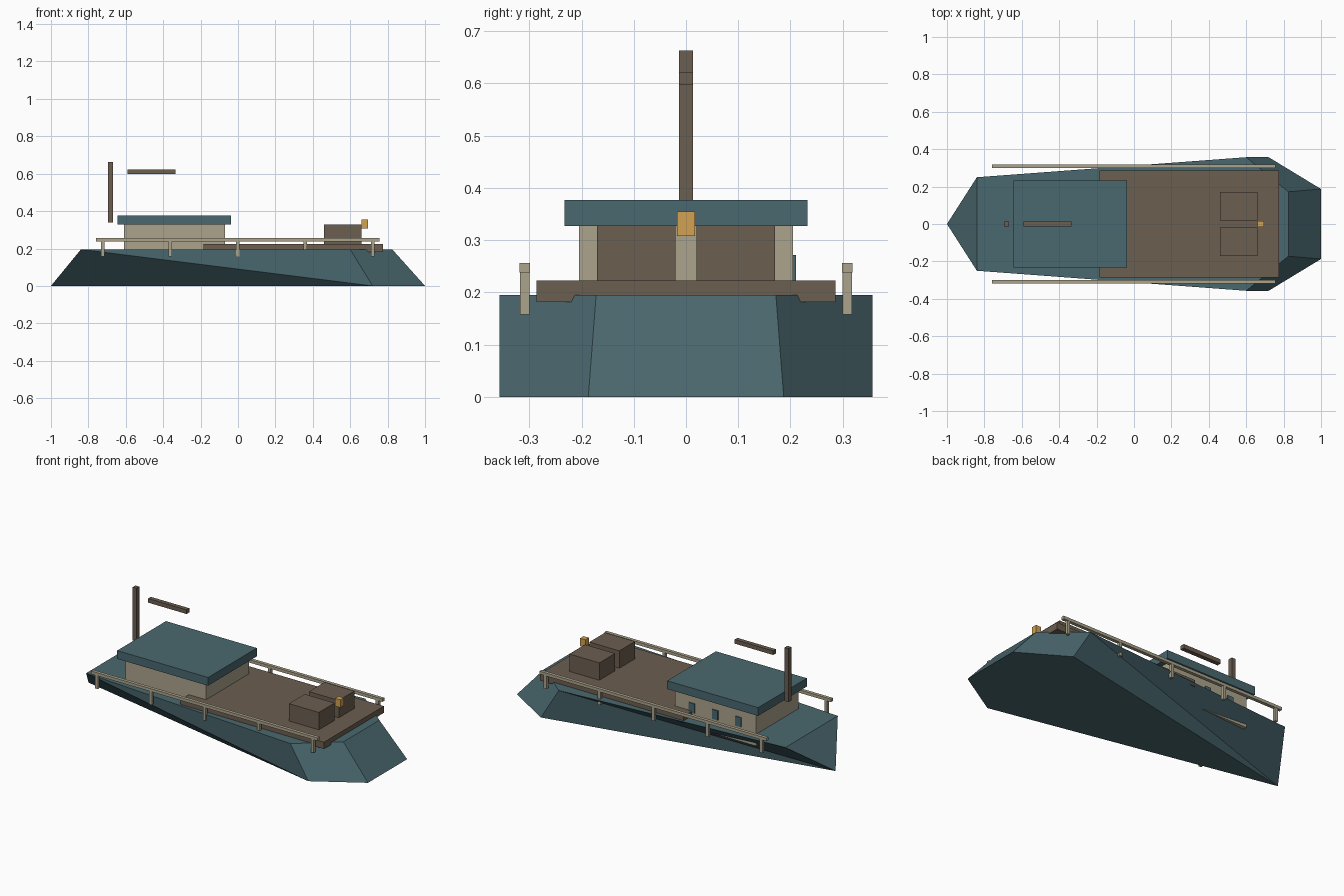
import bpy
import bmesh

start = bpy.data.objects.get("Cube")
if start:
    bpy.data.objects.remove(start, do_unlink=True)


def material(name, rgb):
    mat = bpy.data.materials.new(name)
    mat.use_nodes = True
    color = (*rgb, 1.0)
    mat.diffuse_color = color
    mat.node_tree.nodes["Principled BSDF"].inputs["Base Color"].default_value = color
    return mat


TEAL = material("teal paint", (0.068, 0.138, 0.159))
BROWN = material("brown timber", (0.150, 0.112, 0.080))
CREAM = material("weathered cream", (0.413, 0.371, 0.262))
AMBER = material("amber lamp", (0.644, 0.362, 0.084))


def finish(name, bm, mat):
    mesh = bpy.data.meshes.new(name)
    bm.to_mesh(mesh)
    bm.free()
    mesh.materials.append(mat)
    obj = bpy.data.objects.new(name, mesh)
    bpy.context.collection.objects.link(obj)
    return obj


def box(name, xs, ys, zs, mat):
    """Box spanning the given low and high limits on each axis."""
    bm = bmesh.new()
    bmesh.ops.create_cube(bm, size=1)
    for v in bm.verts:
        v.co = [lim[0] if c < 0 else lim[1] for c, lim in zip(v.co, (xs, ys, zs))]
    return finish(name, bm, mat)


# Hull: pointed at one end, raked flat bow at the other
bm = bmesh.new()
DECK_Z = 0.195
keel = bm.verts.new((-1, 0, 0))


def pair(x, y, z):
    return [bm.verts.new((x, s * y, z)) for s in (-1, 1)]


low_wide, low_bow = pair(0.72, 0.357, 0), pair(1, 0.187, 0)
top_stern, top_wide, top_bow = (pair(x, y, DECK_Z) for x, y in
                                ((-0.84, 0.25), (0.6, 0.357), (0.825, 0.172)))
bm.faces.new((keel, low_wide[1], low_bow[1], low_bow[0], low_wide[0]))
bm.faces.new((top_stern[0], top_wide[0], top_bow[0], top_bow[1], top_wide[1], top_stern[1]))
bm.faces.new((keel, top_stern[0], top_stern[1]))
bm.faces.new((low_bow[0], low_bow[1], top_bow[1], top_bow[0]))
for i in (0, 1):
    bm.faces.new((low_wide[i], low_bow[i], top_bow[i], top_wide[i]))
# the long twisted sides are folded along opposite diagonals
bm.faces.new((keel, low_wide[0], top_stern[0]))
bm.faces.new((low_wide[0], top_wide[0], top_stern[0]))
bm.faces.new((keel, low_wide[1], top_wide[1]))
bm.faces.new((keel, top_wide[1], top_stern[1]))
bmesh.ops.recalc_face_normals(bm, faces=bm.faces)
finish("hull", bm, TEAL)

# Cargo deck and crates
box("cargo_deck", (-0.185, 0.775), (-0.286, 0.286), (0.182, 0.223), BROWN)
for side, ys in (("right", (-0.17, -0.02)), ("left", (0.02, 0.17))):
    box("crate_" + side, (0.46, 0.66), ys, (0.215, 0.328), BROWN)

# Cabin with roof and a row of windows on one side
box("cabin", (-0.61, -0.07), (-0.205, 0.205), (0.125, 0.33), CREAM)
box("cabin_roof", (-0.645, -0.037), (-0.233, 0.233), (0.327, 0.377), TEAL)
for i in (-1, 0, 1):
    x = -0.34 + 0.155 * i
    box("cabin_window", (x - 0.02, x + 0.02), (0.203, 0.211), (0.215, 0.272), TEAL)

# Mast, boom and bow lamp
box("mast", (-0.695, -0.669), (-0.013, 0.013), (0.34, 0.663), BROWN)
box("boom", (-0.592, -0.335), (-0.013, 0.013), (0.597, 0.622), BROWN)
box("bow_lamp", (0.661, 0.696), (-0.017, 0.017), (0.308, 0.355), AMBER)

# Side railings on posts
for s in (-1, 1):
    y = s * 0.309
    box("railing", (-0.76, 0.756), (y - 0.01, y + 0.01), (0.238, 0.256), CREAM)
    for i in range(-2, 3):
        x = 0.361 * i - 0.002
        box("railing_post", (x - 0.009, x + 0.009), (y - 0.009, y + 0.009), (0.158, 0.24), CREAM)
